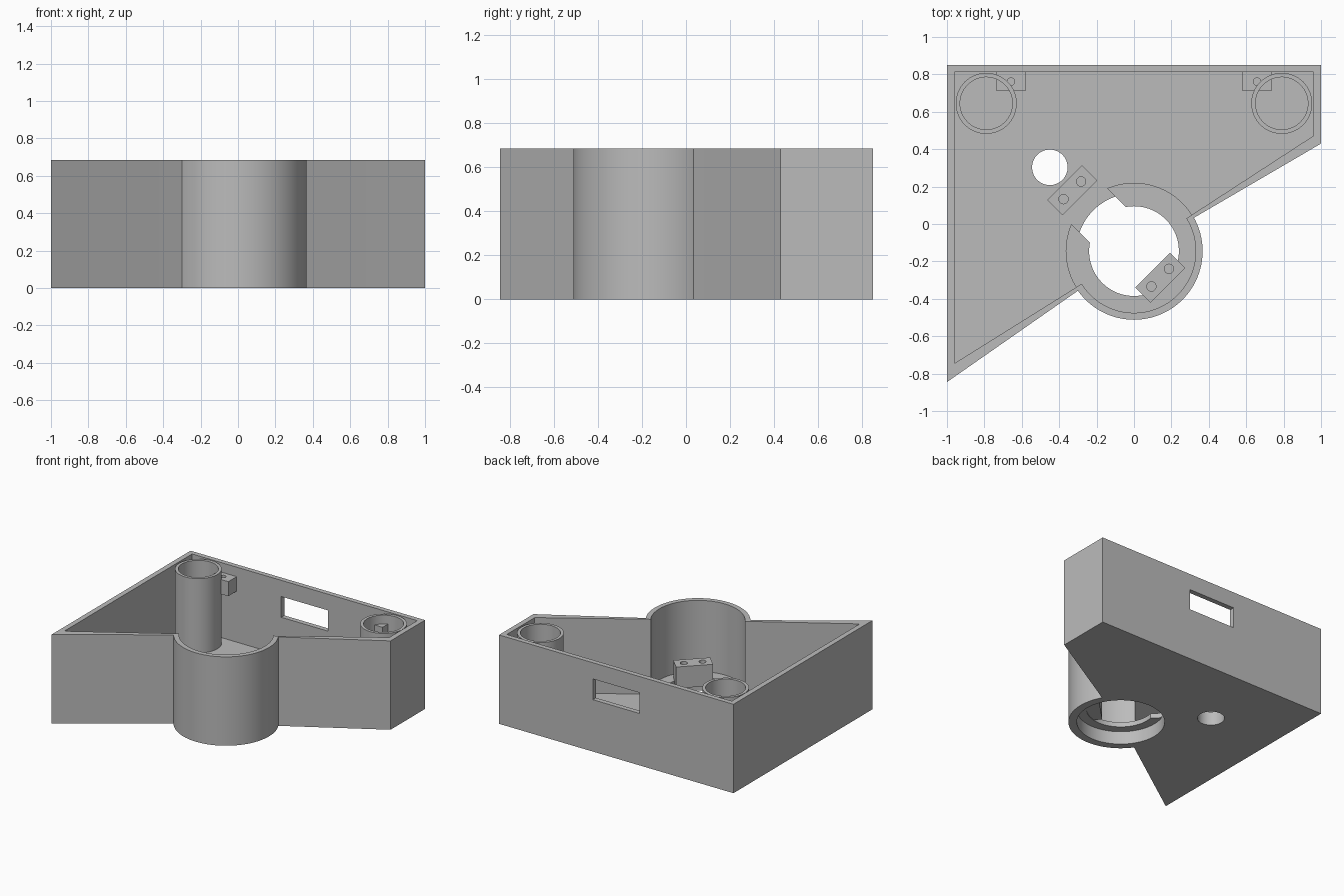
import bpy
import math

cube = bpy.data.objects.get("Cube")
if cube:
    bpy.data.objects.remove(cube, do_unlink=True)

grey = bpy.data.materials.new("plain_grey")
grey.use_nodes = True
COLOUR = (0.5, 0.5, 0.5, 1)
grey.diffuse_color = COLOUR
grey.node_tree.nodes["Principled BSDF"].inputs["Base Color"].default_value = COLOUR

HEIGHT, FLOOR, RING_TOP = 0.685, 0.107, 0.137
HUB = (0, -0.145)
DIAGONAL = math.radians(45)


def prism(name, outline, z0, z1):
    """Extrude a counter-clockwise outline from z0 to z1."""
    n = len(outline)
    verts = [(x, y, z) for z in (z0, z1) for x, y in outline]
    faces = [tuple(reversed(range(n))), tuple(range(n, 2 * n))]
    faces += [(i, (i + 1) % n, n + (i + 1) % n, n + i) for i in range(n)]
    mesh = bpy.data.meshes.new(name)
    mesh.from_pydata(verts, [], faces)
    mesh.materials.append(grey)
    obj = bpy.data.objects.new(name, mesh)
    bpy.context.collection.objects.link(obj)
    return obj


def cylinder(name, centre, radius, z0, z1, sides=64):
    ring = [(centre[0] + radius * math.cos(math.tau * i / sides),
             centre[1] + radius * math.sin(math.tau * i / sides)) for i in range(sides)]
    return prism(name, ring, z0, z1)


def block(name, centre, length, width, z0, z1, turn=0):
    c, s = math.cos(turn), math.sin(turn)
    outline = []
    for u, v in ((-1, -1), (1, -1), (1, 1), (-1, 1)):
        a, b = u * length / 2, v * width / 2
        outline.append((centre[0] + a * c - b * s, centre[1] + a * s + b * c))
    return prism(name, outline, z0, z1)


def combine(target, tool, operation="DIFFERENCE"):
    """Apply a boolean and remove the tool object."""
    mod = target.modifiers.new("combine", "BOOLEAN")
    mod.operation, mod.object, mod.solver = operation, tool, "EXACT"
    bpy.context.view_layer.objects.active = target
    bpy.ops.object.modifier_apply(modifier=mod.name)
    bpy.data.objects.remove(tool, do_unlink=True)


def finish(obj):
    bpy.ops.object.select_all(action="DESELECT")
    obj.select_set(True)
    bpy.context.view_layer.objects.active = obj
    bpy.ops.object.shade_smooth_by_angle(angle=math.radians(30))


# Open tray with a round bulge on its slanted front
outer = [(-1, 0.85), (-1, -0.845), (-0.3, -0.357), (0.327, 0.037), (1, 0.43), (1, 0.85)]
inner = [(-0.96, 0.812), (-0.96, -0.745), (-0.28, -0.32), (0.28, 0.03), (0.96, 0.472), (0.96, 0.812)]
shell = prism("tray_shell", outer, 0, HEIGHT)
combine(shell, cylinder("bulge", HUB, 0.367, 0, HEIGHT, 96), "UNION")
cavity = prism("cavity", inner, FLOOR, 1)
combine(cavity, cylinder("bulge_cavity", HUB, 0.33, FLOOR, 1, 96), "UNION")
combine(shell, cavity)

# Openings: underside recess, cable hole and rear window
combine(shell, cylinder("recess", HUB, 0.308, -0.1, 0.2, 96))
combine(shell, cylinder("cable_hole", (-0.45, 0.303), 0.095, -0.1, 0.2))
combine(shell, block("window", (0, 0.83), 0.4, 0.2, 0.4, 0.56))
finish(shell)

# Raised retaining ring with a slot on one side
ring = cylinder("retaining_ring", HUB, 0.365, 0.1, RING_TOP, 96)
combine(ring, cylinder("ring_hole", HUB, 0.24, 0, 0.3, 96))
combine(ring, block("ring_slot", (-0.2, HUB[1] + 0.2), 0.27, 0.56, 0, 0.3, DIAGONAL))
finish(ring)

# Diagonal mounting blocks with two screw holes each
for name, (x, y) in (("inner_mount", (-0.33, 0.18)), ("ring_mount", (0.14, -0.287))):
    mount = block(name, (x, y), 0.262, 0.115, 0.105, 0.27, DIAGONAL)
    for side in (-1, 1):
        spot = (x + side * 0.047, y + side * 0.047)
        combine(mount, cylinder("screw_hole", spot, 0.025, 0.15, 0.4, 32))
    finish(mount)

# Hollow corner posts and small screw tabs on the rear wall
for label, side in (("left", 1), ("right", -1)):
    centre = (side * 0.79, 0.645)
    post = cylinder(label + "_post", centre, 0.163, FLOOR - 0.02, 0.68)
    combine(post, cylinder("post_bore", centre, 0.14, 0, 1))
    finish(post)
    tab = block(label + "_screw_tab", (side * 0.658, 0.765), 0.156, 0.11, 0.5, 0.612)
    combine(tab, cylinder("tab_hole", (side * 0.658, 0.761), 0.02, 0.53, 0.8, 32))
    finish(tab)
